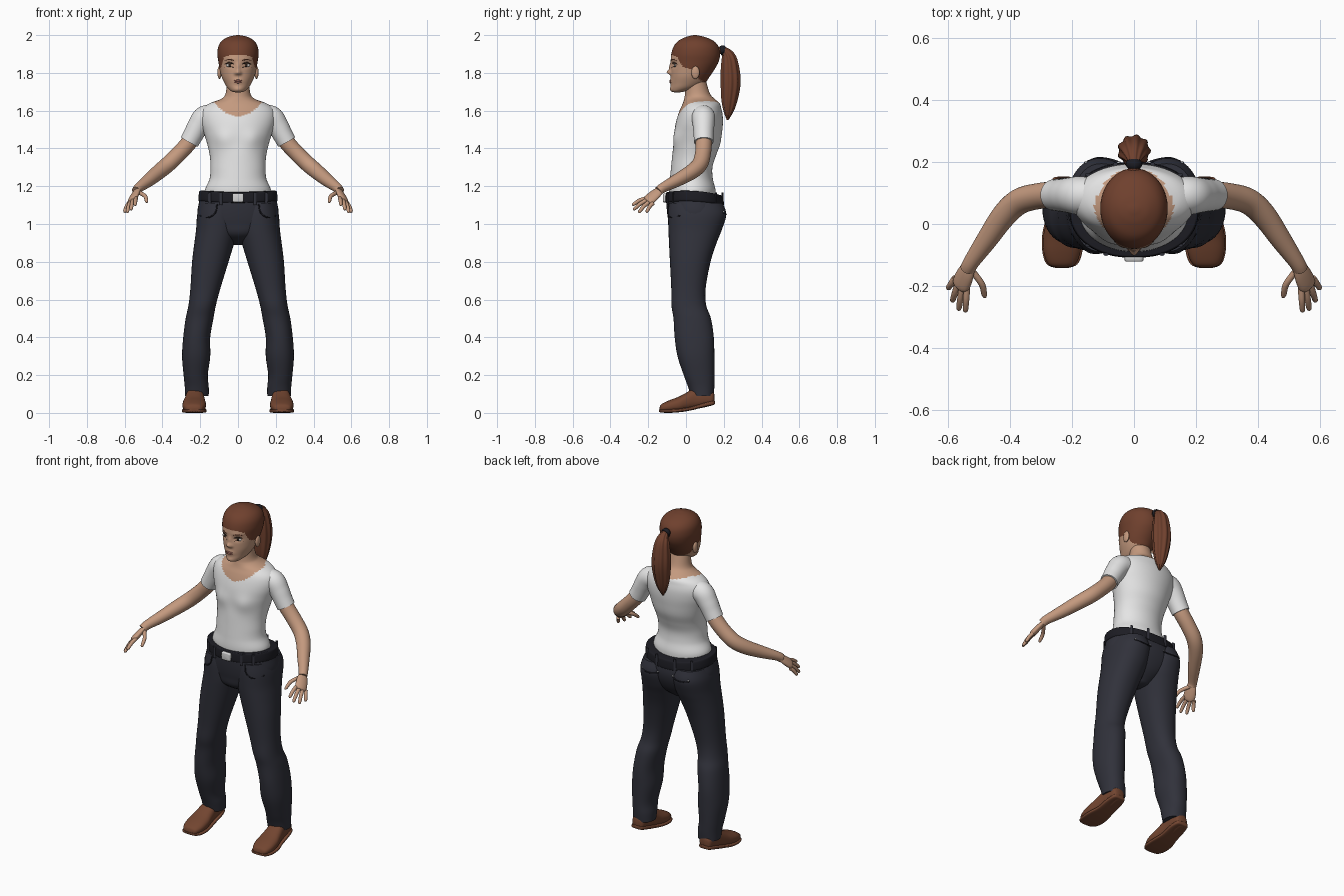
import bpy, bmesh, math
from mathutils import Vector
from mathutils.bvhtree import BVHTree

cube = bpy.data.objects.get("Cube")
if cube:
    bpy.data.objects.remove(cube, do_unlink=True)

X, Y, Z = Vector((1, 0, 0)), Vector((0, 1, 0)), Vector((0, 0, 1))


def material(name, *rgb):
    mat = bpy.data.materials.new(name)
    mat.use_nodes = True
    mat.diffuse_color = (*rgb, 1)
    node = next(n for n in mat.node_tree.nodes if n.type == 'BSDF_PRINCIPLED')
    node.inputs["Base Color"].default_value = (*rgb, 1)
    node.inputs["Roughness"].default_value = 0.7
    return mat


SKIN = material("skin", .55, .32, .21)
HAIR = material("brown hair", .16, .052, .027)
SHIRT = material("white cotton", .78, .78, .78)
DENIM = material("dark denim", .03, .031, .043)
LEATHER = material("brown leather", .17, .06, .03)
BLACK = material("black leather", .012, .012, .017)
METAL = material("pale metal", .65, .65, .65)
LIP = material("lip", .42, .17, .13)
IRIS = material("dark eye", .025, .014, .01)
EYE = material("eye white", .6, .57, .54)


def finish(name, bm, mat, mirror):
    bmesh.ops.recalc_face_normals(bm, faces=bm.faces)
    mesh = bpy.data.meshes.new(name)
    bm.to_mesh(mesh)
    bm.free()
    mesh.materials.append(mat)
    mesh.polygons.foreach_set("use_smooth", [True] * len(mesh.polygons))
    mesh.set_sharp_from_angle(angle=math.radians(60))
    obj = bpy.data.objects.new(name, mesh)
    bpy.context.collection.objects.link(obj)
    if mirror:
        obj.modifiers.new("Mirror", 'MIRROR').use_mirror_merge = False
    return obj


def spline(keys, steps):
    """Smoothly interpolate a list of number tuples."""
    out = []
    for i in range(len(keys) - 1):
        quad = [keys[max(0, min(len(keys) - 1, i + k))] for k in (-1, 0, 1, 2)]
        for s in range(steps):
            t = s / steps
            out.append([b + .5 * t * (c - a + t * (2*a - 5*b + 4*c - d + t * (3*(b - c) + d - a)))
                        for a, b, c, d in zip(*quad)])
    return out + [list(keys[-1])]


def bridge(name, rings, mat, seg, power, mirror, ridge=0):
    """Skin a list of (centre, u, v) superellipse rings and cap both ends."""
    bm, loops = bmesh.new(), []
    for c, u, v in rings:
        loop = []
        for k in range(seg):
            a = math.tau * k / seg
            x, y = (math.copysign(abs(f) ** (2 / power), f) for f in (math.cos(a), math.sin(a)))
            loop.append(bm.verts.new(c + (u * x + v * y) * (1 + ridge * math.cos(9 * a))))
        loops.append(loop)
    for a, b in zip(loops, loops[1:]):
        for k in range(seg):
            n = (k + 1) % seg
            bm.faces.new((a[k], a[n], b[n], b[k]))
    bm.faces.new(loops[0])
    bm.faces.new(loops[-1])
    return finish(name, bm, mat, mirror)


def stack(name, keys, mat, axis=Z, seg=40, steps=5, power=2, mirror=False):
    """Loft along an axis; keys are (level, x0, x1, low, high) or (level, half width, low, high)."""
    other = Y if axis == Z else Z
    keys = [k if len(k) == 5 else (k[0], -k[1], *k[1:]) for k in keys]
    rings = [(axis * t + X * (a + b) / 2 + other * (c + d) / 2, X * (b - a) / 2, other * (d - c) / 2)
             for t, a, b, c, d in spline(keys, steps)]
    return bridge(name, rings, mat, seg, power, mirror)


def tube(name, keys, mat, side=Y, flat=1, seg=20, steps=5, mirror=True, ridge=0):
    """Sweep an ellipse along a path; keys are (x, y, z, radius)."""
    pts = spline(keys, steps)
    cs, rings = [Vector(p[:3]) for p in pts], []
    for i, c in enumerate(cs):
        t = (cs[min(i + 1, len(cs) - 1)] - cs[max(i - 1, 0)]).normalized()
        u = (side - t * side.dot(t)).normalized()
        rings.append((c, u * pts[i][3], t.cross(u) * pts[i][3] * flat))
    return bridge(name, rings, mat, seg, 2, mirror, ridge)


def ball(name, loc, radii, mat, mirror=True):
    bm = bmesh.new()
    bmesh.ops.create_uvsphere(bm, u_segments=20, v_segments=12, radius=1)
    bmesh.ops.scale(bm, vec=radii, verts=bm.verts)
    bmesh.ops.translate(bm, vec=loc, verts=bm.verts)
    return finish(name, bm, mat, mirror)


def sculpt(obj, bumps):
    """Push the front surface forward by soft bumps (x, z, amount, x spread, z spread)."""
    for v in obj.data.vertices:
        if v.co.y < .03:
            v.co.y -= sum(h * math.exp(-((abs(v.co.x) - x) / sx) ** 2 - ((v.co.z - z) / sz) ** 2)
                          for x, z, h, sx, sz in bumps)


def paint(obj, mat, rule):
    obj.data.materials.append(mat)
    for p in obj.data.polygons:
        if rule(p.center):
            p.material_index = 1


def surface(objs, x, z, front=True):
    """Depth of the outermost surface at (x, z)."""
    s, hits = (1 if front else -1), []
    for o in objs:
        tree = BVHTree.FromPolygons([v.co for v in o.data.vertices], [p.vertices[:] for p in o.data.polygons])
        hit = tree.ray_cast(Vector((x, -s, z)), Y * s)[0]
        if hit:
            hits.append(hit.y)
    return (min(hits) if front else max(hits)) if hits else 0


# Torso and neck, with a scooped neckline
torso = stack("shirt_and_neck", [
    (1.12, .165, -.085, .155), (1.18, .174, -.09, .156), (1.24, .15, -.085, .142), (1.3, .146, -.079, .14),
    (1.36, .149, -.073, .158), (1.42, .162, -.066, .18), (1.48, .18, -.062, .19), (1.53, .195, -.055, .195),
    (1.575, .2, -.043, .194), (1.61, .188, -.03, .187), (1.638, .152, -.017, .178), (1.662, .09, -.01, .152),
    (1.69, .066, -.005, .127), (1.76, .058, 0, .105)], SHIRT, seg=72, steps=7)
sculpt(torso, [(.08, 1.45, .012, .05, .05)])
paint(torso, SKIN, lambda c: c.z > 1.57 + 4.7 * c.x ** 2 + .6 * max(0, c.y - .07))

# Head with sculpted face and painted hairline
head = stack("head", [
    (1.697, .015, -.06, -.03), (1.703, .035, -.076, 0), (1.72, .055, -.081, .06), (1.745, .071, -.08, .1),
    (1.78, .087, -.08, .125), (1.82, .097, -.08, .152), (1.86, .104, -.08, .173), (1.9, .109, -.078, .18),
    (1.94, .104, -.065, .172), (1.97, .085, -.04, .145), (1.99, .052, 0, .1), (1.998, .02, .03, .065),
    (2, .002, .045, .05)], SKIN, seg=96, steps=7)
sculpt(head, [(0, 1.803, .02, .013, .012), (0, 1.83, .009, .011, .022), (.012, 1.797, .007, .008, .008),
              (.043, 1.842, -.008, .022, .014), (0, 1.755, .006, .024, .014), (0, 1.712, .005, .025, .012),
              (.04, 1.872, .003, .03, .01)])
HAIRLINE = [(-.2, 1.9), (-.07, 1.895), (-.045, 1.88), (-.015, 1.83), (.05, 1.815), (.065, 1.77), (.11, 1.74), (.3, 1.7)]


def in_hair(c):
    for (ya, za), (yb, zb) in zip(HAIRLINE, HAIRLINE[1:]):
        if ya <= c.y < yb:
            return c.z > za + (zb - za) * (c.y - ya) / (yb - ya)


paint(head, HAIR, in_hair)

# Face details and ears
fy = surface([head], .045, 1.84)
ball("eyes", (.045, fy + .003, 1.84), (.019, .006, .009), EYE)
ball("irises", (.044, fy - .001, 1.84), (.008, .004, .008), IRIS)
for name, z, mat, size in (("lashes", 1.85, IRIS, .004), ("lower_lashes", 1.831, IRIS, .002), ("brows", 1.868, HAIR, .003)):
    tube(name, [(x, surface([head], x, z + dz), z + dz, r) for x, dz, r in
                ((.022, -.004, .001), (.036, .002, size), (.052, .003, size), (.07, -.004, .001))],
         mat, side=Z, flat=.6, seg=8)
for name, z in (("upper_lip", 1.759), ("lower_lip", 1.75)):
    ball(name, (0, surface([head], 0, z) + .002, z), (.022, .005, .005), LIP, False)
ball("ears", (.098, .05, 1.802), (.011, .022, .034), SKIN)

# Ponytail and tie
tube("ponytail", [(0, .16, 1.915, .02), (0, .2, 1.918, .02), (0, .226, 1.88, .038), (0, .234, 1.81, .049),
                  (0, .236, 1.74, .051), (0, .23, 1.66, .042), (0, .225, 1.6, .027), (0, .22, 1.55, .004)],
     HAIR, side=X, flat=.98, seg=54, mirror=False, ridge=.07)
tube("hair_tie", [(0, .182, 1.918, .022), (0, .192, 1.919, .027), (0, .203, 1.916, .024)], BLACK, side=X, mirror=False)

# Sleeves, arms and hands
tube("sleeves", [(.12, .09, 1.57, .058), (.175, .092, 1.565, .062), (.21, .093, 1.52, .057),
                 (.235, .093, 1.475, .053), (.258, .094, 1.434, .051)], SHIRT, seg=32)
tube("arms", [(.22, .093, 1.5, .042), (.257, .094, 1.435, .043), (.31, .09, 1.375, .042), (.37, .073, 1.317, .042),
              (.42, .028, 1.275, .04), (.475, -.05, 1.23, .034), (.525, -.122, 1.192, .026), (.537, -.145, 1.175, .025)],
     SKIN, seg=28)
across = Vector((.037, .03, -.03))
tube("palms", [(.53, -.13, 1.185, .022), (.543, -.16, 1.16, .032), (.557, -.19, 1.133, .035), (.562, -.205, 1.122, .028),
               (.564, -.21, 1.119, .008)], SKIN, side=across, flat=.5)
for name, base, tip in (("index_fingers", (.54, -.205, 1.138), (.545, -.286, 1.1)),
                        ("middle_fingers", (.555, -.2, 1.13), (.567, -.28, 1.075)),
                        ("ring_fingers", (.568, -.19, 1.12), (.588, -.252, 1.06)),
                        ("little_fingers", (.578, -.175, 1.11), (.602, -.21, 1.062)),
                        ("thumbs", (.525, -.15, 1.168), (.479, -.238, 1.115))):
    a, b = Vector(base), Vector(tip)
    bend = Z * .006 - X * (.01 if name == "thumbs" else 0)
    tube(name, [(*a, .011), (*(a.lerp(b, .5) + bend), .0105), (*a.lerp(b, .9), .0085), (*b, .002)],
         SKIN, side=across, seg=12)

# Trousers
legs = stack("trouser_legs", [
    (.09, .155, .28, .025, .147), (.14, .155, .282, .01, .15), (.2, .16, .288, -.012, .15), (.3, .147, .296, -.045, .15),
    (.4, .147, .29, -.06, .147), (.5, .13, .277, -.066, .132), (.57, .117, .262, -.077, .107), (.66, .093, .252, -.078, .104),
    (.8, .05, .243, -.085, .13), (.9, .02, .231, -.09, .162), (.97, .002, .222, -.093, .19), (1.05, 0, .216, -.095, .213),
    (1.11, .01, .2, -.09, .195)], DENIM, power=2.2, mirror=True)
hips = stack("trouser_hips", [(.89, .03, .01, .09), (.94, .12, -.072, .15), (1, .2, -.09, .185), (1.06, .215, -.1, .2),
                              (1.12, .205, -.104, .195), (1.15, .197, -.1, .187)], DENIM, power=2.2)
for name, path, front in (("front_pockets", ((.11, 1.105), (.12, 1.06), (.155, 1.035), (.2, 1.045)), True),
                          ("back_pockets", ((.045, 1.06), (.08, 1.052), (.12, 1.052), (.16, 1.06)), False)):
    tube(name, [(x, surface([legs, hips], x, z, front), z, .004) for x, z in path], BLACK, side=Z, seg=8)
for x in (.05, .155):
    ball("pocket_rivets", (x, surface([legs, hips], x, 1.06, False), 1.064), (.005, .005, .005), METAL)

# Belt, loops and buckle
belt = stack("belt", [(1.105, .2, -.1, .19), (1.112, .209, -.109, .2), (1.155, .206, -.107, .197), (1.162, .197, -.1, .188)],
             BLACK, seg=64, power=2.2)
for v in belt.data.vertices:
    v.co.z += .4 * v.co.x ** 2 - .06 * v.co.y
for x, front in ((.09, True), (.15, True), (.06, False), (.15, False)):
    y = surface([belt], x, 1.135, front)
    tube("belt_loops", [(x, y, 1.1, .009), (x, y, 1.168, .009)], DENIM, side=X, flat=.6, seg=8, steps=2)
stack("buckle", [(-.122, .024, 1.12, 1.157), (-.118, .03, 1.115, 1.162), (-.1, .03, 1.115, 1.162)],
      METAL, axis=Y, power=6, steps=2)

# Shoes and soles
stack("shoes", [(-.14, .215, .25, .01, .028), (-.13, .19, .277, .004, .046), (-.09, .173, .292, .003, .066),
                (-.04, .17, .293, .004, .085), (0, .175, .285, .012, .106), (.05, .18, .275, .02, .135),
                (.1, .182, .27, .03, .135), (.14, .19, .262, .04, .115), (.15, .21, .245, .05, .1)],
      LEATHER, axis=Y, power=2.4, mirror=True)
stack("soles", [(-.142, .212, .253, .006, .018), (-.13, .183, .282, .002, .019), (-.09, .167, .296, 0, .02),
                (-.03, .167, .296, .004, .024), (.03, .176, .282, .014, .034), (.1, .178, .276, .032, .055),
                (.145, .19, .264, .042, .065), (.153, .21, .246, .048, .062)],
      LEATHER, axis=Y, power=4, mirror=True)
